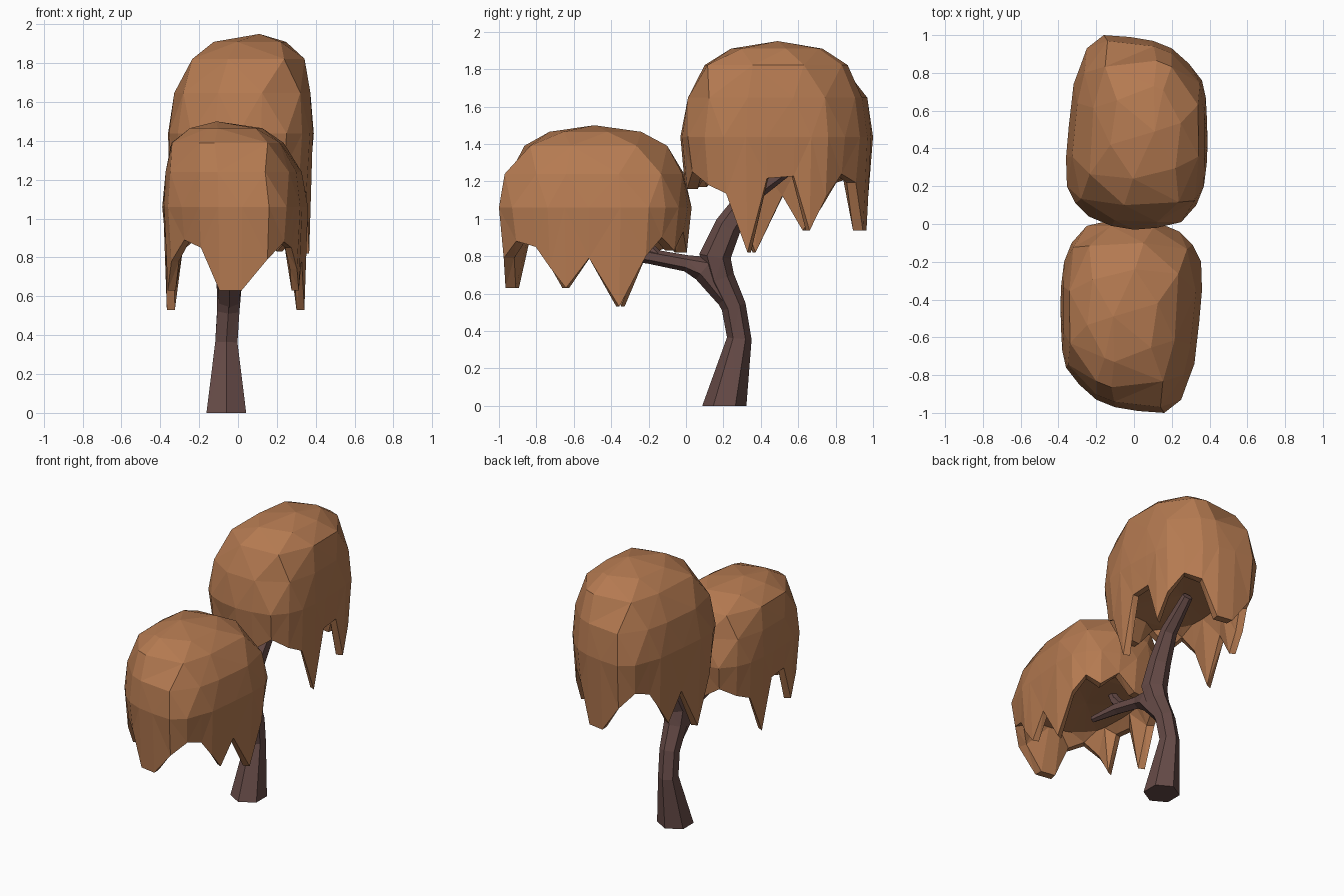
import bpy, bmesh, math
from mathutils import Vector

if "Cube" in bpy.data.objects:
    bpy.data.objects.remove(bpy.data.objects["Cube"])


def material(name, rgb):
    m = bpy.data.materials.new(name)
    m.diffuse_color = (*rgb, 1)
    m.use_nodes = True
    m.node_tree.nodes["Principled BSDF"].inputs["Base Color"].default_value = m.diffuse_color
    return m


LEAF = material("autumn_brown_leaves", (0.46, 0.195, 0.082))
BARK = material("dark_bark", (0.135, 0.071, 0.064))


def finish(name, bm, mat):
    bmesh.ops.remove_doubles(bm, verts=bm.verts, dist=0.0005)
    bmesh.ops.triangulate(bm, faces=bm.faces)
    bmesh.ops.recalc_face_normals(bm, faces=bm.faces)
    me = bpy.data.meshes.new(name)
    bm.to_mesh(me)
    bm.free()
    me.materials.append(mat)
    ob = bpy.data.objects.new(name, me)
    bpy.context.collection.objects.link(ob)
    return ob


def loft(bm, rings):
    """Bridge equal-length rings of points and return the vertex rings."""
    vr = [[bm.verts.new(p) for p in r] for r in rings]
    n = len(vr[0])
    for a, b in zip(vr, vr[1:]):
        for i in range(n):
            j = (i + 1) % n
            bm.faces.new((a[i], a[j], b[j], b[i]))
    return vr


def fan(bm, ring, tip):
    t = bm.verts.new(tip)
    for i in range(len(ring)):
        bm.faces.new((ring[i], ring[(i + 1) % len(ring)], t))


# Crown outline, counter-clockwise from the front: x, y, height of the drooping rim
OUTLINE = [
    (-.10, -.97, .63), (.02, -.99, .63), (.16, -1.0, .79), (.25, -.93, .88),
    (.29, -.82, .85), (.32, -.74, .74), (.33, -.65, .63), (.345, -.52, .79),
    (.36, -.35, .53), (.355, -.20, .80), (.31, -.11, .90), (.24, -.04, .83),
    (.12, .01, .93), (0, .03, .82), (-.12, .02, .82), (-.25, -.01, .90),
    (-.33, -.10, .84), (-.37, -.20, .80), (-.385, -.32, .53), (-.39, -.43, .87),
    (-.385, -.58, .88), (-.38, -.67, .63), (-.36, -.76, .78), (-.29, -.85, .89),
    (-.20, -.93, .85)]
CX, CY = -0.01, -0.49


def crown(name, place):
    """Faceted lopsided dome with a ragged hanging rim and a shallow underside."""
    def ring(scale, z=None, step=1, off=0, shift=0):
        pts = []
        for i in range(len(OUTLINE)):
            x, y, rim = OUTLINE[((i + off) // step * step) % len(OUTLINE)]
            pts.append(place(CX + shift + (x - CX) * scale, CY + (y - CY) * scale,
                             rim if z is None else z))
        return pts
    bm = bmesh.new()
    vr = loft(bm, [
        ring(.70, .93),                  # underside
        ring(.84), ring(.95),            # thickness of the rim
        ring(1, 1.06),                   # widest line
        ring(.94, 1.24, 2, 0, -.01),
        ring(.78, 1.39, 3, 1, -.04),
        ring(.50, 1.465, 4, 2, -.05)])
    fan(bm, vr[0], place(CX, CY, .96))
    fan(bm, vr[-1], place(CX - .10, CY, 1.50))
    return finish(name, bm, LEAF)


# Low front crown, and the same crown turned round, taller and higher at the back
crown("front_crown", lambda x, y, z: (x, y, z))
crown("back_crown", lambda x, y, z: (-x, -y, .82 + (z - .53) * 1.165))


def limb(name, path, sides=6):
    """Six-sided tapering tube through (x, y, z, radius) points."""
    pts = [Vector(p[:3]) for p in path]
    rings = []
    for k, p in enumerate(pts):
        t = (pts[min(k + 1, len(pts) - 1)] - pts[max(k - 1, 0)]).normalized()
        if p.z == 0:
            t = Vector((0, 0, 1))
        u = (Vector((1, 0, 0)) - t * t.x).normalized()
        v = t.cross(u)
        rings.append([p + (u * math.cos(a) + v * math.sin(a)) * path[k][3]
                      for a in (2 * math.pi * (i + .5) / sides for i in range(sides))])
    bm = bmesh.new()
    vr = loft(bm, rings)
    bm.faces.new(vr[0])
    bm.faces.new(vr[-1])
    return finish(name, bm, BARK)


# Bent trunk running on into the back crown
limb("trunk", [(-.06, .205, 0, .118), (-.06, .285, .36, .066), (-.05, .255, .53, .066),
               (-.045, .185, .68, .075), (-.04, .155, .80, .085), (-.03, .225, .96, .072),
               (-.01, .34, 1.13, .054), (.02, .56, 1.28, .035)])
# Side branch into the front crown, with a short stub
limb("side_branch", [(-.045, .22, .58, .06), (-.045, .10, .735, .075),
                     (-.04, .0, .762, .044), (-.03, -.2, .80, .040),
                     (-.01, -.42, .81, .022)])
limb("branch_stub", [(-.03, -.16, .80, .035), (-.05, -.24, .88, .035), (-.07, -.32, 1.0, .025)])
